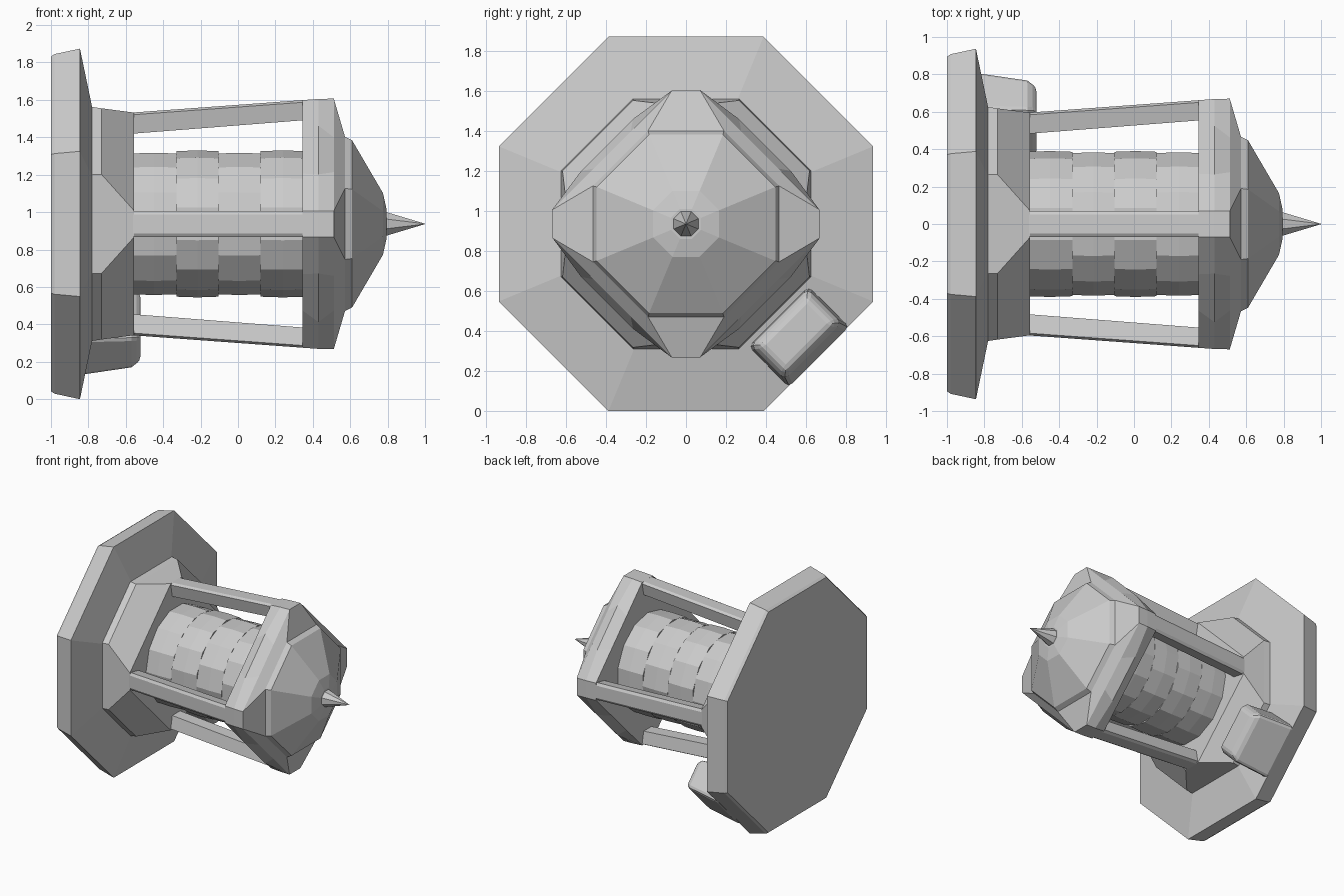
import bpy, bmesh, math
from mathutils import Vector

if "Cube" in bpy.data.objects:
    bpy.data.objects.remove(bpy.data.objects["Cube"])

CZ = 0.937                      # height of the lantern axis, which runs along x
grey = bpy.data.materials.new("stone grey")
grey.diffuse_color = (0.6, 0.6, 0.6, 1)
grey.use_nodes = True
grey.node_tree.nodes["Principled BSDF"].inputs["Base Color"].default_value = grey.diffuse_color


def finish(name, bm, bevel=0.0):
    bmesh.ops.recalc_face_normals(bm, faces=bm.faces)
    me = bpy.data.meshes.new(name)
    bm.to_mesh(me)
    bm.free()
    me.materials.append(grey)
    ob = bpy.data.objects.new(name, me)
    bpy.context.collection.objects.link(ob)
    if bevel:
        m = ob.modifiers.new("bevel", 'BEVEL')
        m.width = bevel
        m.segments = 2
    return ob


def loft(name, sections, bevel=0.0):
    """Skin a list of (x, [(y, z), ...]) sections and close both ends."""
    bm = bmesh.new()
    rings = [[bm.verts.new((x, y, z + CZ)) for y, z in pts] for x, pts in sections]
    for a, b in zip(rings, rings[1:]):
        for i in range(len(a)):
            j = (i + 1) % len(a)
            bm.faces.new((a[i], a[j], b[j], b[i]))
    bm.faces.new(rings[0])
    bm.faces.new(rings[-1])
    return finish(name, bm, bevel)


def four_way(quadrant):
    """Repeat corner points around the axis in quarter turns."""
    pts = []
    for k in range(4):
        for p, q in quadrant:
            for _ in range(k):
                p, q = -q, p
            pts.append((p, q))
    return pts


def octagon(a, w=None):
    w = a * math.tan(math.pi / 8) if w is None else w
    return four_way([(a, w), (w, a)])


def faceted(a, w, b, c):
    return four_way([(a, w), (b, c), (c, b), (w, a)])


def ngon(n, r, turn=0.0):
    return [(r * math.cos(2 * math.pi * (i + turn) / n),
             r * math.sin(2 * math.pi * (i + turn) / n)) for i in range(n)]


# wide base plate with sloping rim
loft("base_plate", [(-1, octagon(0.895)), (-0.98, octagon(0.908)),
                    (-0.845, octagon(0.937)), (-0.78, octagon(0.625))])

# collar: octagon tapering to a narrow-cornered diamond
loft("base_collar", [(-0.79, octagon(0.627, 0.265)), (-0.73, octagon(0.618, 0.265)),
                     (-0.555, octagon(0.595, 0.07))])

# inner core in four staggered courses
edges = [-0.57, -0.33, -0.105, 0.12, 0.36]
for k in range(4):
    r = (0.39, 0.393)[k % 2]
    loft("core_course", [(edges[k], ngon(14, r - 0.004, 0.5 * (k % 2))),
                         ((edges[k] + edges[k + 1]) / 2, ngon(14, r, 0.5 * (k % 2))),
                         (edges[k + 1], ngon(14, r - 0.004, 0.5 * (k % 2)))])

# four posts between collar and cap, with chamfered outer edges
for k in range(4):
    def post_section(lo, hi):
        pts = [(lo, -0.05), (hi - 0.012, -0.07), (hi, -0.05),
               (hi, 0.05), (hi - 0.012, 0.07), (lo, 0.05)]
        for _ in range(k):
            pts = [(-q, p) for p, q in pts]
        return pts
    loft("post", [(-0.57, post_section(0.482, 0.595)), (0.36, post_section(0.555, 0.663))])

# cap with four pointed tips, diagonal ridges and a faceted dome
loft("cap", [(0.345, faceted(0.662, 0.07, 0.463, 0.269)),
             (0.43, faceted(0.668, 0.07, 0.525, 0.265)),
             (0.512, faceted(0.67, 0.07, 0.463, 0.277)),
             (0.572, faceted(0.466, 0.19, 0.37, 0.286)),
             (0.61, faceted(0.447, 0.185, 0.359, 0.273)),
             (0.775, faceted(0.165, 0.068, 0.133, 0.1)),
             (0.795, faceted(0.075, 0.03, 0.06, 0.045))])

# spike at the tip
loft("spike", [(0.77, ngon(8, 0.07, 0.5)), (0.8, ngon(8, 0.066, 0.5)),
               (1.0, ngon(8, 0.001, 0.5))])

# small rounded block on the lower back corner of the base
s = math.sqrt(0.5)


def block(r0, r1, t):
    return [((r + u) * s, (u - r) * s) for r, u in
            ((r0, -t), (r1, -t), (r1, t), (r0, t))]


loft("side_block", [(-0.86, block(0.655, 0.945, 0.215)), (-0.57, block(0.66, 0.9, 0.2)),
                    (-0.52, block(0.685, 0.875, 0.17))], 0.025)
